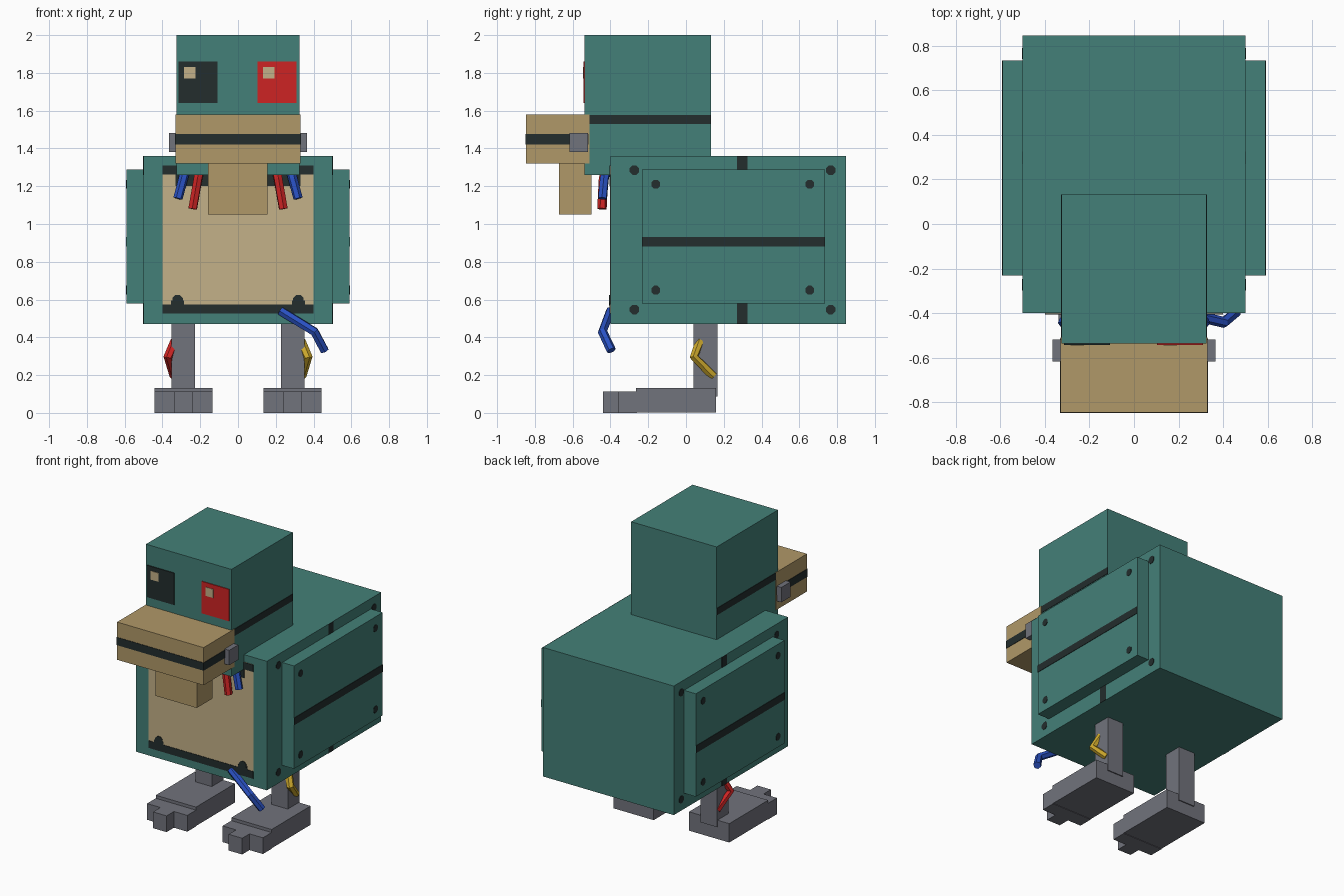
import bpy, bmesh, math
from mathutils import Matrix, Vector

if "Cube" in bpy.data.objects:
    bpy.data.objects.remove(bpy.data.objects["Cube"])


def srgb(r, g, b):
    def lin(c):
        c /= 255
        return c / 12.92 if c <= 0.04045 else ((c + 0.055) / 1.055) ** 2.4
    return (lin(r), lin(g), lin(b), 1)


def material(name, *rgb):
    m = bpy.data.materials.new(name)
    m.diffuse_color = srgb(*rgb)
    m.use_nodes = True
    m.node_tree.nodes["Principled BSDF"].inputs["Base Color"].default_value = m.diffuse_color
    return m


TEAL = material("teal", 68, 128, 120)
BELLY = material("cream", 196, 177, 136)
TAN = material("tan", 176, 152, 104)
GREY = material("grey", 113, 115, 124)
DARK = material("charcoal", 35, 45, 45)
RED = material("red", 206, 36, 36)
BLUE = material("blue", 42, 82, 196)
YELLOW = material("yellow", 204, 168, 44)


def finish(name, bm, mat):
    bmesh.ops.recalc_face_normals(bm, faces=bm.faces)
    me = bpy.data.meshes.new(name)
    bm.to_mesh(me)
    bm.free()
    me.materials.append(mat)
    ob = bpy.data.objects.new(name, me)
    bpy.context.collection.objects.link(ob)
    return ob


def box(name, x, y, z, mat):
    """Box from (min, max) pairs on each axis."""
    bm = bmesh.new()
    size = [b - a for a, b in (x, y, z)]
    mid = [(a + b) / 2 for a, b in (x, y, z)]
    bmesh.ops.create_cube(bm, size=1, matrix=Matrix.Translation(mid) @ Matrix.Diagonal((*size, 1)))
    return finish(name, bm, mat)


def pair(name, x, y, z, mat):
    box(name + "_right", x, y, z, mat)
    box(name + "_left", (-x[1], -x[0]), y, z, mat)


def dot(name, centre, axis, r, mat):
    """Thin eight-sided rivet facing along the axis."""
    bm = bmesh.new()
    rot = Vector(axis).to_track_quat('Z', 'Y').to_matrix().to_4x4()
    spin = Matrix.Rotation(math.pi / 8, 4, 'Z')
    bmesh.ops.create_cone(bm, cap_ends=True, segments=8, radius1=r, radius2=r, depth=0.006,
                          matrix=Matrix.Translation(centre) @ rot @ spin)
    finish(name, bm, mat)


def wire(name, points, mat, r=0.025):
    """Bent faceted cable along a few points."""
    cu = bpy.data.curves.new(name, 'CURVE')
    cu.dimensions = '3D'
    cu.bevel_depth, cu.bevel_resolution, cu.use_fill_caps = r, 1, True
    sp = cu.splines.new('POLY')
    sp.points.add(len(points) - 1)
    for p, co in zip(sp.points, points):
        p.co = (*co, 1)
    sp.use_smooth = False
    cu.materials.append(mat)
    ob = bpy.data.objects.new(name, cu)
    bpy.context.collection.objects.link(ob)
    bpy.ops.object.select_all(action='DESELECT')
    ob.select_set(True)
    bpy.context.view_layer.objects.active = ob
    bpy.ops.object.convert(target='MESH')


T = 0.003  # thickness of painted plates

# Body, side panels and head
box("body", (-0.5, 0.5), (-0.4, 0.847), (0.47, 1.36), TEAL)
pair("wing_panel", (0.49, 0.59), (-0.232, 0.735), (0.578, 1.288), TEAL)
box("head", (-0.326, 0.326), (-0.537, 0.132), (1.26, 2.0), TEAL)

# Stripes on the sides
pair("body_stripe", (0.498, 0.5 + T), (0.27, 0.325), (0.47, 1.36), DARK)
pair("wing_stripe", (0.588, 0.59 + T), (-0.232, 0.735), (0.88, 0.93), DARK)
pair("head_stripe", (0.324, 0.326 + T), (-0.537, 0.132), (1.53, 1.577), DARK)

# Rivets on body sides and wing panels
for s in (-1, 1):
    for z in (0.547, 1.285):
        for y in (-0.273, 0.766):
            dot("body_rivet", (s * 0.5, y, z), (s, 0, 0), 0.027, DARK)
    for z in (0.65, 1.21):
        for y in (-0.16, 0.655):
            dot("wing_rivet", (s * 0.59, y, z), (s, 0, 0), 0.025, DARK)

# Belly plate with dark edging
box("belly", (-0.4, 0.4), (-0.4 - T, -0.398), (0.525, 1.31), BELLY)
box("belly_edge_bottom", (-0.4, 0.4), (-0.406, -0.4), (0.525, 0.575), DARK)
box("belly_edge_top", (-0.4, 0.4), (-0.406, -0.4), (1.262, 1.31), DARK)
pair("cable_opening", (0.14, 0.33), (-0.405, -0.4), (1.2, 1.265), DARK)
for s in (-1, 1):
    dot("belly_rivet", (s * 0.32, -0.4045, 0.597), (0, -1, 0), 0.03, DARK)
    box("belly_rivet_foot", (s * 0.32 - 0.035, s * 0.32 + 0.035), (-0.406, -0.4), (0.57, 0.595), DARK)

# Eyes with highlights
for name, x, mat in (("eye_left", -0.315, DARK), ("eye_right", 0.103, RED)):
    box(name, (x, x + 0.207), (-0.543, -0.536), (1.64, 1.86), mat)
    box(name + "_highlight", (x + 0.03, x + 0.09), (-0.546, -0.54), (1.77, 1.83), BELLY)

# Beak, mouth line, hinges and lower jaw block
box("beak", (-0.33, 0.33), (-0.847, -0.51), (1.32, 1.58), TAN)
box("mouth_line", (-0.333, 0.333), (-0.85, -0.515), (1.422, 1.476), DARK)
pair("beak_hinge", (0.32, 0.365), (-0.618, -0.518), (1.38, 1.483), GREY)
box("throat_block", (-0.158, 0.156), (-0.672, -0.5), (1.05, 1.33), TAN)

# Legs and stepped feet
pair("leg", (0.228, 0.352), (0.04, 0.167), (0.088, 0.48), GREY)
pair("foot", (0.135, 0.442), (-0.265, 0.16), (0.003, 0.133), GREY)
pair("side_toes", (0.135, 0.442), (-0.36, -0.26), (0, 0.112), GREY)
pair("middle_toe", (0.237, 0.34), (-0.44, -0.35), (0, 0.112), GREY)

# Loose cables at the neck, belly and legs
for s in (-1, 1):
    wire("neck_cable_blue", [(s * 0.275, -0.42, 1.3), (s * 0.29, -0.432, 1.24), (s * 0.318, -0.442, 1.135)], BLUE)
    wire("neck_cable_red", [(s * 0.2, -0.42, 1.3), (s * 0.212, -0.437, 1.24), (s * 0.24, -0.445, 1.08)], RED)
    wire("leg_cable", [(s * 0.333, 0.075, 0.38), (s * 0.37, 0.042, 0.297), (s * 0.337, 0.145, 0.195)],
         YELLOW if s > 0 else RED)
wire("belly_cable", [(0.225, -0.4, 0.54), (0.405, -0.442, 0.43), (0.458, -0.395, 0.33)], BLUE)
